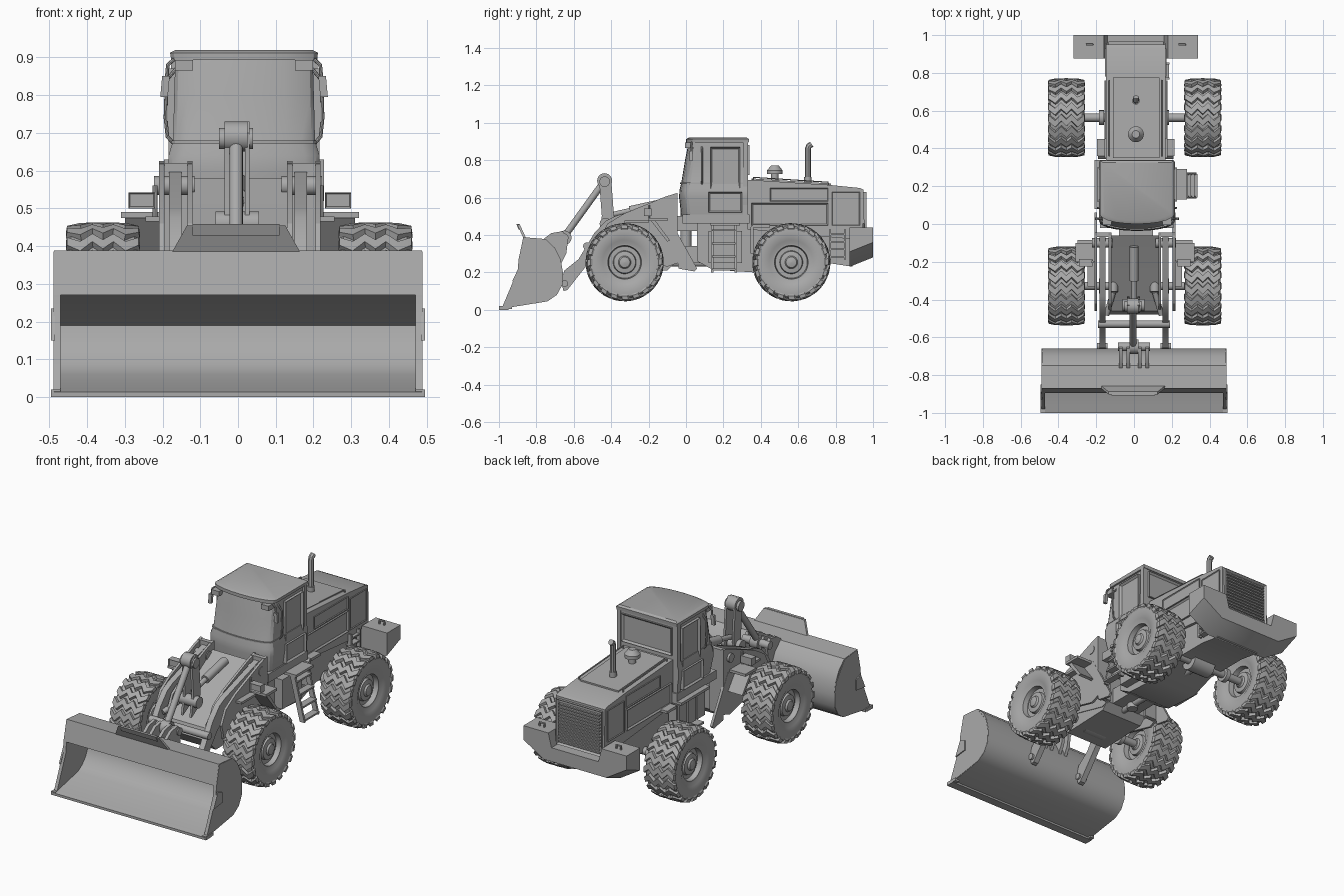
import bpy, bmesh
from math import sin, cos, pi, radians
from mathutils import Vector

cube = bpy.data.objects.get("Cube")
if cube:
    bpy.data.objects.remove(cube)

grey = bpy.data.materials.new("plain grey")
grey.use_nodes = True
grey.diffuse_color = (0.4, 0.4, 0.4, 1)
grey.node_tree.nodes["Principled BSDF"].inputs["Base Color"].default_value = (0.4, 0.4, 0.4, 1)
CX = 0.01
SIDES = ((-1, "right"), (1, "left"))


def link(name, mesh):
    ob = bpy.data.objects.new(name, mesh)
    mesh.materials.clear()
    mesh.materials.append(grey)
    bpy.context.collection.objects.link(ob)
    return ob


def finish(name, bm):
    bmesh.ops.recalc_face_normals(bm, faces=bm.faces)
    mesh = bpy.data.meshes.new(name)
    bm.to_mesh(mesh)
    bm.free()
    return link(name, mesh)


def loft(name, rings):
    """Skin a list of equal closed rings of points and cap the ends."""
    bm = bmesh.new()
    vs = [[bm.verts.new(p) for p in r] for r in rings]
    n = len(vs[0])
    for a, b in zip(vs, vs[1:]):
        for i in range(n):
            bm.faces.new((a[i], a[(i + 1) % n], b[(i + 1) % n], b[i]))
    bm.faces.new(vs[0])
    bm.faces.new(vs[-1])
    return finish(name, bm)


def prism(name, pts, x0, x1):
    """Side profile of (y, z) points pushed along x."""
    return loft(name, [[(x, y, z) for y, z in pts] for x in (x0, x1)])


def box(name, x0, x1, y0, y1, z0, z1):
    return prism(name, [(y0, z0), (y1, z0), (y1, z1), (y0, z1)], x0, x1)


def rod(name, p, q, r, n=16, r2=None):
    p, q = Vector(p), Vector(q)
    rot = (q - p).to_track_quat('Z', 'Y')
    return loft(name, [[c + rot @ Vector((k * cos(2 * pi * i / n), k * sin(2 * pi * i / n), 0))
                        for i in range(n)] for c, k in ((p, r), (q, r2 or r))])


def pipe(name, pts, r):
    cu = bpy.data.curves.new(name, 'CURVE')
    cu.dimensions, cu.bevel_depth, cu.bevel_resolution, cu.use_fill_caps = '3D', r, 2, True
    sp = cu.splines.new('POLY')
    sp.points.add(len(pts) - 1)
    for v, p in zip(sp.points, pts):
        v.co = (*p, 1)
    tmp = bpy.data.objects.new(name, cu)
    mesh = bpy.data.meshes.new_from_object(tmp)
    bpy.data.objects.remove(tmp)
    return link(name, mesh)


def panel(name, x0, x1, y0, y1, z0, z1, normal, rim=0.012, depth=0.008):
    """Thin plate whose outer face is inset and pushed in."""
    ob = box(name, x0, x1, y0, y1, z0, z1)
    bm = bmesh.new()
    bm.from_mesh(ob.data)
    face = max(bm.faces, key=lambda f: f.normal.dot(Vector(normal)))
    bmesh.ops.inset_region(bm, faces=[face], thickness=rim, depth=0)
    bmesh.ops.translate(bm, verts=face.verts, vec=Vector(normal) * -depth)
    bm.to_mesh(ob.data)
    bm.free()
    return ob


# Wheels: turned tyre and rim, with broad zigzag tread bars
RIM = [(.086, .002), (.08, .028), (.07, .034), (.066, .058), (.05, .062), (.05, .085),
       (.078, .09), (.078, .1), (.088, .118), (.095, .16), (.092, .184), (.084, .192)]
PROFILE = RIM + [(-x, r) for x, r in reversed(RIM)]
BAR = [(-.098, .182, .0), (-.095, .2, .02), (-.06, .208, .16), (-.028, .209, 0), (.0, .209, .13),
       (.028, .209, .0), (.06, .208, .16), (.095, .2, .02), (.098, .182, 0)]
BARS = 20


def wheel(name, cx, cy, cz=.254):
    def at(x, r, a):
        return (cx + x, cy + r * cos(a), cz + r * sin(a))
    n = 48
    loft(name + "_tyre", [[at(x, r, 2 * pi * i / n) for i in range(n)] for x, r in PROFILE])
    bm = bmesh.new()
    for k in range(BARS):
        a0, rows = 2 * pi * k / BARS, []
        for x, r, da in BAR:
            low = min(r - .012, .188)
            rows.append([bm.verts.new(at(x * (.93 if rr == low else 1), rr, a0 + da + w))
                         for rr, w in ((low, -.11), (r, -.085), (r, .085), (low, .11))])
        for a, b in zip(rows, rows[1:]):
            for i in range(4):
                bm.faces.new((a[i], a[(i + 1) % 4], b[(i + 1) % 4], b[i]))
        bm.faces.new(rows[0])
        bm.faces.new(rows[-1])
    finish(name + "_tread", bm)


for s, side in SIDES:
    wheel("front_wheel_" + side, .003 + s * .361, -.328)
    wheel("rear_wheel_" + side, .003 + s * .361, .563)
for end, y in (("front", -.328), ("rear", .563)):
    rod(end + "_axle", (-.32, y, .254), (.32, y, .254), .022)
    rod(end + "_differential", (-.06, y, .254), (.08, y, .254), .055)
    for s, side in SIDES:
        rod(end + "_axle_flange_" + side, (s * .16, y, .254), (s * .185, y, .254), .04)

# Bucket: curved shell, side plates, lip, guard
prism("bucket_shell", [(-1, .003), (-.74, .045), (-.69, .08), (-.66, .135), (-.658, .2), (-.67, .27),
                       (-.70, .33), (-.75, .378), (-.87, .388), (-.895, .27), (-.86, .27), (-.695, .19),
                       (-.703, .155), (-.72, .12), (-.75, .085), (-.79, .06), (-.97, .022), (-1, .014)],
      -.487, .487)
for s, side in SIDES:
    prism("bucket_side_" + side, [(-.985, .008), (-.74, .046), (-.69, .08), (-.662, .135), (-.66, .2),
                                  (-.672, .27), (-.75, .376), (-.868, .386), (-.895, .27), (-.9, .21)],
          s * .47, s * .489)
    prism("side_cutter_" + side, [(-.93, .15), (-.85, .16), (-.85, .22), (-.89, .235)], s * .485, s * .495)
    box("bucket_corner_" + side, s * .47, s * .495, -.999, -.93, .003, .02)
box("cutting_edge", -.495, .495, -1, -.95, 0, .013)
loft("spill_guard", [[(-w - .005, y, z), (w - .005, y, z), (w - .005, y + .014, z), (-w - .005, y + .014, z)]
                     for w, y, z in ((.172, -.868, .38), (.13, -.902, .455))])
prism("spill_guard_lip", [(-.895, .428), (-.885, .428), (-.89, .458), (-.907, .458)], -.12, .11)
for x in (-.07, -.03, .03, .07):
    prism("bucket_bracket", [(-.78, .365), (-.72, .41), (-.66, .42), (-.63, .38), (-.64, .3), (-.67, .24)],
          x - .009, x + .009)

# Front frame: sloping deck, tower plates, lift arms
prism("front_deck", [(-.06, .58), (-.22, .48), (-.46, .34), (-.48, .28), (-.4, .2), (-.1, .21), (-.06, .25)],
      -.13, .14)
for s, side in SIDES:
    for x in (.125, .2):
        prism("tower_plate_" + side, [(-.045, .625), (-.11, .605), (-.33, .515), (-.42, .46), (-.46, .38),
                                      (-.44, .3), (-.3, .28), (-.1, .23), (-.045, .25)],
              .005 + s * x, .005 + s * (x + .014))
    box("tower_back_" + side, .005 + s * .125, .005 + s * .214, -.07, -.045, .25, .62)
    prism("lift_arm_" + side, [(-.06, .6), (-.38, .5), (-.43, .475), (-.49, .41), (-.575, .27), (-.65, .21),
                               (-.668, .15), (-.655, .1), (-.635, .105), (-.56, .2), (-.45, .34), (-.36, .4),
                               (-.07, .5)], s * .15, s * .183)
    rod("arm_pin_" + side, (s * .115, -.1, .56), (s * .222, -.1, .56), .025)
    rod("lift_cylinder_" + side, (s * .11, -.12, .38), (s * .11, -.36, .41), .026)
    rod("lift_piston_" + side, (s * .11, -.36, .41), (s * .145, -.48, .37), .015)
    rod("bucket_pin_" + side, (s * .14, -.648, .14), (s * .195, -.648, .14), .018)
    # Front fenders and lamps
    box("fender_top_" + side, .005 + s * .2, .005 + s * .315, -.2, -.1, .475, .49)
    box("fender_step_" + side, .005 + s * .21, .005 + s * .25, -.33, -.2, .465, .478)
    prism("fender_back_" + side, [(-.1, .48), (-.085, .48), (.06, .22), (.045, .205), (-.04, .22), (-.06, .35)],
          .005 + s * .2, .005 + s * .215)
    prism("mud_guard_" + side, [(-.19, .478), (-.165, .478), (-.085, .37), (-.1, .365)],
          .005 + s * .21, .005 + s * .305)
    panel("headlamp_" + side, .005 + s * .225, .005 + s * .295, -.225, -.185, .5, .542, (0, -1, 0), .006)
    rod("lamp_stem_" + side, (s * .22, -.2, .475), (s * .22, -.2, .56), .007, 8)
rod("cross_tube", (-.19, -.53, .34), (.19, -.53, .34), .02)

# Centre linkage: crank, bucket link, tilt cylinder
for x in (-.036, .018):
    prism("tilt_crank", [(-.465, .7), (-.43, .73), (-.4, .7), (-.385, .5), (-.4, .42), (-.47, .38),
                         (-.45, .5)], x, x + .013)
rod("crank_top_pin", (-.05, -.435, .685), (.04, -.435, .685), .028, 24)
rod("crank_top_boss", (-.036, -.435, .69), (.025, -.435, .69), .04, 24)
rod("crank_link", (-.005, -.435, .69), (-.005, -.655, .385), .018)
rod("link_boss", (-.025, -.65, .385), (.025, -.65, .385), .038, 24)
rod("link_pin", (-.085, -.65, .385), (.085, -.65, .385), .022, 24)
rod("crank_pivot", (-.06, -.43, .46), (.055, -.43, .46), .032)
rod("tilt_cylinder", (0, -.12, .57), (0, -.3, .53), .024)
rod("tilt_piston", (0, -.3, .53), (0, -.41, .505), .014)

# Articulation joint and rear chassis
box("joint_block", -.08, .1, -.08, .12, .25, .34)
box("joint_upper", -.08, .1, -.08, .12, .42, .5)
rod("joint_pin", (CX, .0, .22), (CX, .0, .53), .03)
rod("drive_shaft", (CX, -.3, .25), (CX, .55, .25), .02)
prism("rear_chassis", [(.06, .5), (.06, .26), (.14, .215), (.36, .2), (.5, .25), (.76, .25), (.89, .23),
                       (.89, .46), (.34, .5)], CX - .14, CX + .14)
box("cab_floor", CX - .19, CX + .2, -.02, .34, .46, .51)

# Engine hood with side panels, rear grille and roof fittings
prism("hood", [(.33, .43), (.33, .695), (.76, .668), (.93, .651), (.95, .642), (.955, .38), (.86, .38)],
      CX - .157, CX + .157)
prism("hood_top_panel", [(.35, .685), (.35, .702), (.775, .675), (.775, .66)], CX - .12, CX + .125)
for s, side in SIDES:
    n = (s, 0, 0)
    a, b = CX + s * .15, CX + s * .163
    panel("engine_door_" + side, a, CX + s * .167, .35, .76, .45, .57, n)
    panel("upper_door_" + side, a, b, .45, .76, .58, .65, n, .006, .004)
    panel("rear_door_" + side, a, b, .78, .93, .45, .63, n, .006, .004)
    box("rear_fender_" + side, a, CX + s * .205, .36, .45, .44, .455)
    prism("rear_fender_flap_" + side, [(.345, .44), (.36, .455), (.36, .3), (.345, .3)], a, CX + s * .2)
    pipe("hood_rail_" + side, [(CX + s * .14, y, z) for y, z in
                              ((.36, .685), (.36, .708), (.76, .682), (.76, .66))], .004)
    pipe("weight_hook_" + side, [(CX + s * .23, .95, .43), (CX + s * .23, .95, .46),
                                 (CX + s * .26, .95, .46), (CX + s * .26, .95, .43)], .006)
    panel("tail_lamp_" + side, CX + s * .21, CX + s * .29, .99, 1, .38, .42, (0, 1, 0), .006, .006)
for i in range(4):
    box("rear_step", CX + .14, CX + .175, .77, .85, .28 + i * .04, .288 + i * .04)
for y in (.765, .845):
    box("rear_step_rail", CX + .155, CX + .178, y, y + .01, .27, .43)
panel("grille_frame", CX - .145, CX + .145, .94, .965, .37, .63, (0, 1, 0), .012, .014)
for i in range(13):
    box("grille_slat", CX - .13, CX + .13, .945, .963, .385 + i * .018, .393 + i * .018)
rod("intake_stem", (CX, .475, .68), (CX, .475, .73), .02)
rod("intake_brim", (CX, .475, .725), (CX, .475, .745), .042, 24)
rod("intake_dome", (CX, .475, .745), (CX, .475, .772), .042, 24, .02)
rod("exhaust_base", (CX, .652, .66), (CX, .652, .71), .02)
pipe("exhaust_pipe", [(CX, .652, .67), (CX, .652, .86), (CX, .657, .875), (CX, .672, .885)], .016)

# Counterweight: notched block with raised underside at the back
outline = [(-.33, .44), (-.33, .31), (-.2, .23), (.2, .23), (.33, .31), (.33, .44),
           (.17, .44), (.15, .36), (-.15, .36), (-.17, .44)]
loft("counterweight", [[(CX + x, y, z + (lift if z < .35 else 0)) for x, z in outline]
                       for y, lift in ((.875, 0), (1, .05))])

# Cab: bowed front, flared waist, roof
CAB = CX + .006


def cab_ring(w, front, back, z, bow=.05, n=10):
    arc = [(-cos(pi * i / n), sin(pi * i / n)) for i in range(n + 1)]
    return [(CAB + w, back, z), (CAB - w, back, z)] + [
        (CAB + w * c, front + bow * (1 - h), z) for c, h in arc]


loft("cab_body", [cab_ring(*v) for v in ((.185, -.025, .33, .5), (.2, -.037, .33, .6), (.2, -.035, .33, .64),
                                         (.188, -.025, .33, .68), (.185, -.005, .33, .8), (.182, .015, .33, .9))])
loft("waist_trim", [cab_ring(.192, -.032, .32, z) for z in (.672, .68)])
loft("cab_roof", [cab_ring(*v) for v in ((.193, .0, .335, .893), (.196, .0, .337, .912), (.18, .015, .325, .92))])
for s, side in SIDES:
    n = (s, 0, 0)
    a, b = CAB + s * .17, CAB + s * .2
    panel("cab_door_" + side, a, b, .13, .29, .64, .87, n, .014, .012)
    panel("cab_lower_panel_" + side, a, CAB + s * .212, .12, .3, .52, .63, n, .012, .01)
    box("cab_post_" + side, a, CAB + s * .194, .305, .332, .5, .9)
    loft("mirror_" + side, [[(CAB + s * x, y, z) for x, y in ((c - .01, .02), (c + .01, .02), (c + .01, .035),
                                                             (c - .01, .035))]
                            for c, z in ((.212, .795), (.207, .85))])
    pipe("mirror_arm_" + side, [(CAB + s * x, .03, z) for x, z in ((.185, .895), (.202, .88), (.207, .82))], .005)
    pipe("cab_handrail_" + side, [(CAB + s * x, .085, z) for x, z in
                                  ((.18, .87), (.205, .84), (.208, .74), (.203, .69), (.185, .67))], .005)
    box("work_lamp_" + side, CAB + s * .135, CAB + s * .183, -.005, .05, .865, .893)
panel("rear_window", CAB - .16, CAB + .16, .325, .34, .72, .88, (0, 1, 0), .015, .01)

# Boarding ladder on the left, battery boxes on the right
for y in (.135, .26):
    loft("ladder_rail", [[(x, y, z), (x + .03, y, z), (x + .03, y + .012, z), (x, y + .012, z)]
                         for x, z in ((.235, .46), (.3, .2))])
for i in range(4):
    x = .295 - i * .016
    box("ladder_tread", x, x + .04, .14, .265, .21 + i * .07, .22 + i * .07)
box("ladder_platform", .14, .28, .13, .29, .45, .465)
box("ladder_box", .13, .2, .12, .3, .25, .42)
for i in range(3):
    box("battery_box", -.19, -.12, .1 + i * .08, .17 + i * .08, .3, .44)
box("right_walkway", -.21, -.12, .08, .34, .45, .465)
box("right_tread", -.2, -.14, .12, .3, .26, .272)

# Smooth the turned and bowed parts, keeping hard edges
bpy.ops.object.select_all(action='DESELECT')
for ob in bpy.context.collection.objects:
    if ob.type == 'MESH':
        ob.select_set(True)
        bpy.context.view_layer.objects.active = ob
bpy.ops.object.shade_smooth_by_angle(angle=radians(30))
